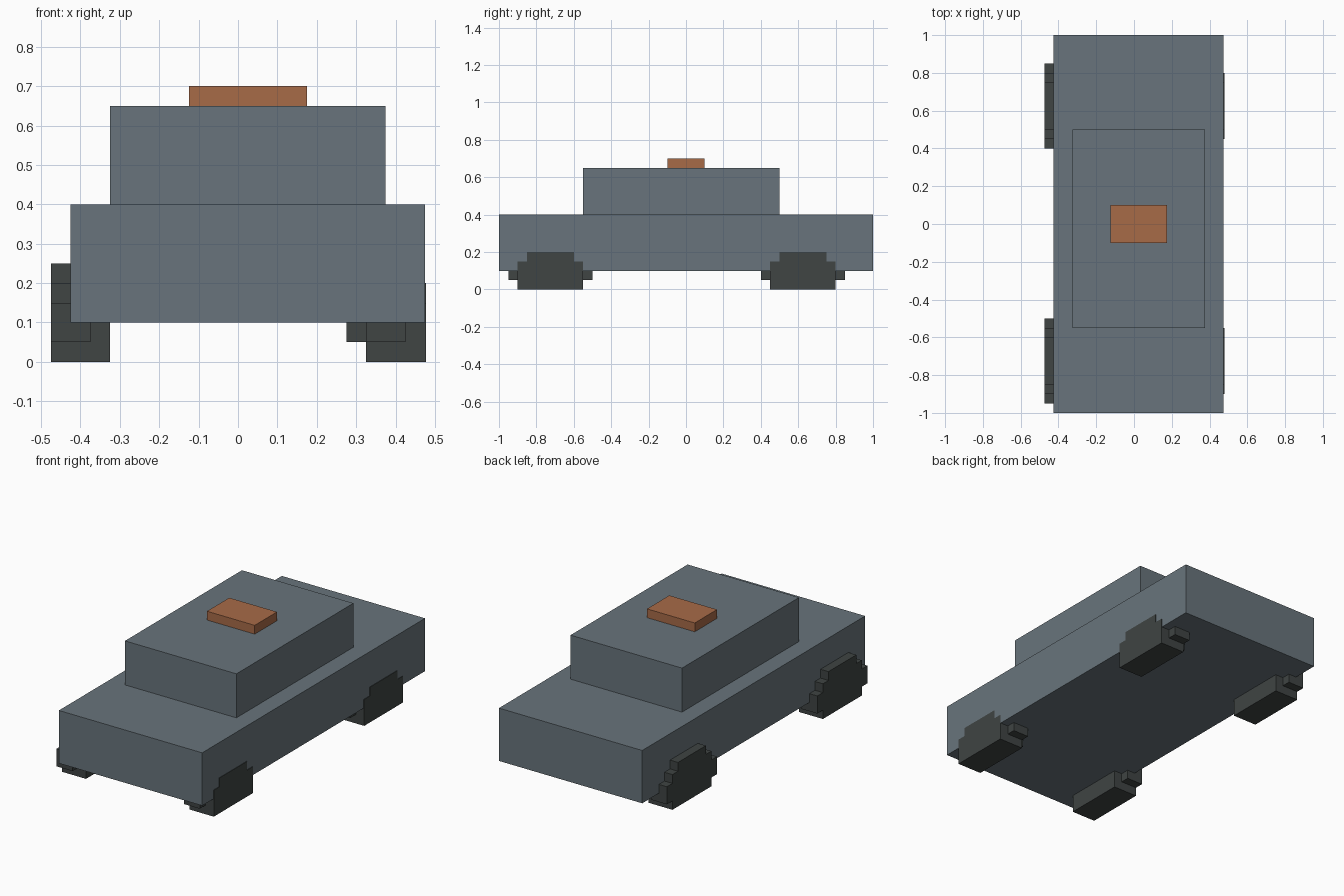
import bpy
import bmesh

cube = bpy.data.objects.get("Cube")
if cube:
    bpy.data.objects.remove(cube, do_unlink=True)


def material(name, color):
    mat = bpy.data.materials.new(name)
    mat.use_nodes = True
    mat.diffuse_color = (*color, 1)
    mat.node_tree.nodes["Principled BSDF"].inputs["Base Color"].default_value = (*color, 1)
    return mat


slate = material("slate blue grey", (0.14, 0.175, 0.2))
rust = material("rust orange", (0.39, 0.145, 0.064))
rubber = material("dark rubber", (0.05, 0.058, 0.056))


def finish(bm, name, mat):
    bmesh.ops.recalc_face_normals(bm, faces=bm.faces)
    mesh = bpy.data.meshes.new(name)
    bm.to_mesh(mesh)
    bm.free()
    mesh.materials.append(mat)
    obj = bpy.data.objects.new(name, mesh)
    bpy.context.collection.objects.link(obj)
    return obj


def box(name, mat, x, y, z):
    bm = bmesh.new()
    bmesh.ops.create_cube(bm, size=1)
    for v in bm.verts:
        v.co = [(lo + hi) / 2 + c * (hi - lo) for c, (lo, hi) in zip(v.co, (x, y, z))]
    return finish(bm, name, mat)


# Stepped wheel: each layer is an extruded outline of (half width, bottom, top) rows
def wheel(name, y, layers):
    bm = bmesh.new()
    for x0, x1, rows in layers:
        right = [(h, z) for h, lo, hi in rows for z in (lo, hi)]
        outline = right + [(-h, z) for h, z in reversed(right)]
        face = bm.faces.new([bm.verts.new((x0, y + h, z)) for h, z in outline])
        out = bmesh.ops.extrude_face_region(bm, geom=[face])
        moved = [v for v in out["geom"] if isinstance(v, bmesh.types.BMVert)]
        bmesh.ops.translate(bm, vec=(x1 - x0, 0, 0), verts=moved)
    return finish(bm, name, rubber)


# Body, cabin and roof hatch
box("body", slate, (-0.425, 0.475), (-1, 1), (0.1, 0.4))
box("cabin", slate, (-0.325, 0.375), (-0.55, 0.5), (0.4, 0.65))
box("roof_hatch", rust, (-0.125, 0.175), (-0.1, 0.1), (0.65, 0.7))

# Wheel outlines
tread = [(0.175, 0, 0.05), (0.225, 0.05, 0.15), (0.175, 0.15, 0.2), (0.125, 0.2, 0.25)]
disc = [(0.175, 0, 0.15), (0.125, 0.15, 0.2)]
hub = [(0.125, 0.05, 0.2)]

# Left wheels sit flush with the body, right wheels stand proud of it
for end, y in (("front", -0.725), ("rear", 0.625)):
    wheel(end + "_left_wheel", y,
          [(0.275, 0.325, hub), (0.325, 0.425, tread), (0.425, 0.478, disc)])
    wheel(end + "_right_wheel", y,
          [(-0.475, -0.375, tread), (-0.375, -0.325, disc)])
